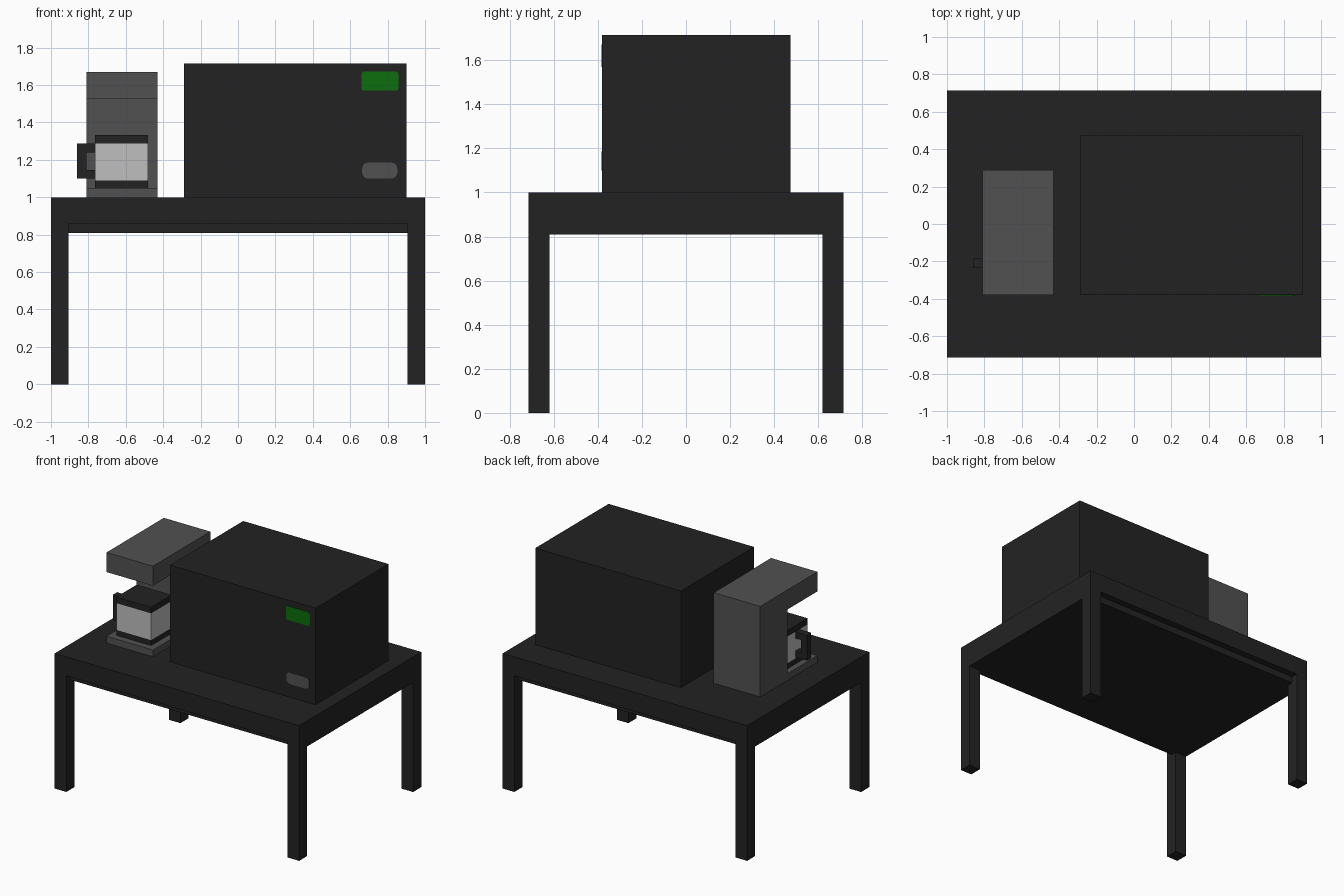
import bpy
import bmesh
import math
from mathutils import Vector

cube = bpy.data.objects.get("Cube")
if cube:
    bpy.data.objects.remove(cube, do_unlink=True)


def material(name, r, g, b):
    m = bpy.data.materials.new(name)
    m.diffuse_color = (r, g, b, 1)
    m.use_nodes = True
    bsdf = next(n for n in m.node_tree.nodes if n.type == 'BSDF_PRINCIPLED')
    bsdf.inputs["Base Color"].default_value = (r, g, b, 1)
    return m


BLACK = material("soft black", 0.0165, 0.0165, 0.0165)
GREY = material("mid grey", 0.083, 0.083, 0.083)
PALE = material("pale grey", 0.52, 0.52, 0.52)
GREEN = material("display green", 0.004, 0.155, 0.004)


def prism(name, points, axis, lo, hi, mat):
    """Extrude a 2D outline along an axis: x takes (y, z), y takes (x, z), z takes (x, y)."""
    i = "xyz".index(axis)
    bm = bmesh.new()

    def place(p, d):
        c = list(p)
        c.insert(i, d)
        return bm.verts.new(Vector(c))

    face = bm.faces.new([place(p, lo) for p in points])
    out = bmesh.ops.extrude_face_region(bm, geom=[face])
    moved = [v for v in out["geom"] if isinstance(v, bmesh.types.BMVert)]
    step = Vector((0, 0, 0))
    step[i] = hi - lo
    bmesh.ops.translate(bm, verts=moved, vec=step)
    bmesh.ops.recalc_face_normals(bm, faces=bm.faces)
    me = bpy.data.meshes.new(name)
    bm.to_mesh(me)
    bm.free()
    me.materials.append(mat)
    ob = bpy.data.objects.new(name, me)
    bpy.context.collection.objects.link(ob)
    return ob


def box(name, x, y, z, mat):
    outline = [(x[0], y[0]), (x[1], y[0]), (x[1], y[1]), (x[0], y[1])]
    return prism(name, outline, "z", z[0], z[1], mat)


def rounded(x, z, r, steps=5):
    """Rounded rectangle outline."""
    pts = []
    corners = [(x[1] - r, z[1] - r), (x[0] + r, z[1] - r),
               (x[0] + r, z[0] + r), (x[1] - r, z[0] + r)]
    for q, (cx, cz) in enumerate(corners):
        for s in range(steps + 1):
            a = math.pi / 2 * (q + s / steps)
            pts.append((cx + r * math.cos(a), cz + r * math.sin(a)))
    return pts


# Table: top slab, lower tray set back at front and rear, four square legs
W, D, LEG = 1.0, 0.714, 0.095
IX, IY, TY = W - LEG, D - LEG, D - 0.05
box("table_top", (-W, W), (-D, D), (0.86, 1.0), BLACK)
tray = [(-W, -IY), (-IX, -IY), (-IX, -TY), (IX, -TY), (IX, -IY), (W, -IY),
        (W, IY), (IX, IY), (IX, TY), (-IX, TY), (-IX, IY), (-W, IY)]
prism("table_tray", tray, "z", 0.81, 0.86, BLACK)
for sx, side in ((-1, "right"), (1, "left")):
    for sy, end in ((-1, "front"), (1, "back")):
        box(f"{end}_{side}_leg", sorted((sx * IX, sx * W)),
            sorted((sy * IY, sy * D)), (0, 0.86), BLACK)

# Oven with a display and a button on its front
box("oven_body", (-0.29, 0.9), (-0.38, 0.475), (1.0, 1.715), BLACK)
prism("oven_display", rounded((0.66, 0.857), (1.57, 1.672), 0.014),
      "y", -0.384, -0.379, GREEN)
prism("oven_button", rounded((0.664, 0.852), (1.10, 1.185), 0.032),
      "y", -0.384, -0.379, GREY)

# Coffee maker: C-shaped body open to the front
F, B, COL = -0.38, 0.29, -0.03
body = [(F, 1.0), (B, 1.0), (B, 1.67), (F, 1.67),
        (F, 1.525), (COL, 1.525), (COL, 1.05), (F, 1.05)]
prism("coffee_maker_body", body, "x", -0.81, -0.43, GREY)

# Jug: base, glass and lid stacked, with a C-shaped handle
JX, JY = (-0.765, -0.48), (-0.33, -0.09)
box("jug_base", JX, JY, (1.05, 1.09), BLACK)
box("jug_glass", JX, JY, (1.09, 1.288), PALE)
box("jug_lid", JX, JY, (1.288, 1.333), BLACK)
handle = [(-0.765, 1.10), (-0.86, 1.10), (-0.86, 1.288), (-0.765, 1.288),
          (-0.765, 1.24), (-0.81, 1.24), (-0.81, 1.147), (-0.765, 1.147)]
prism("jug_handle", handle, "y", -0.235, -0.185, BLACK)
